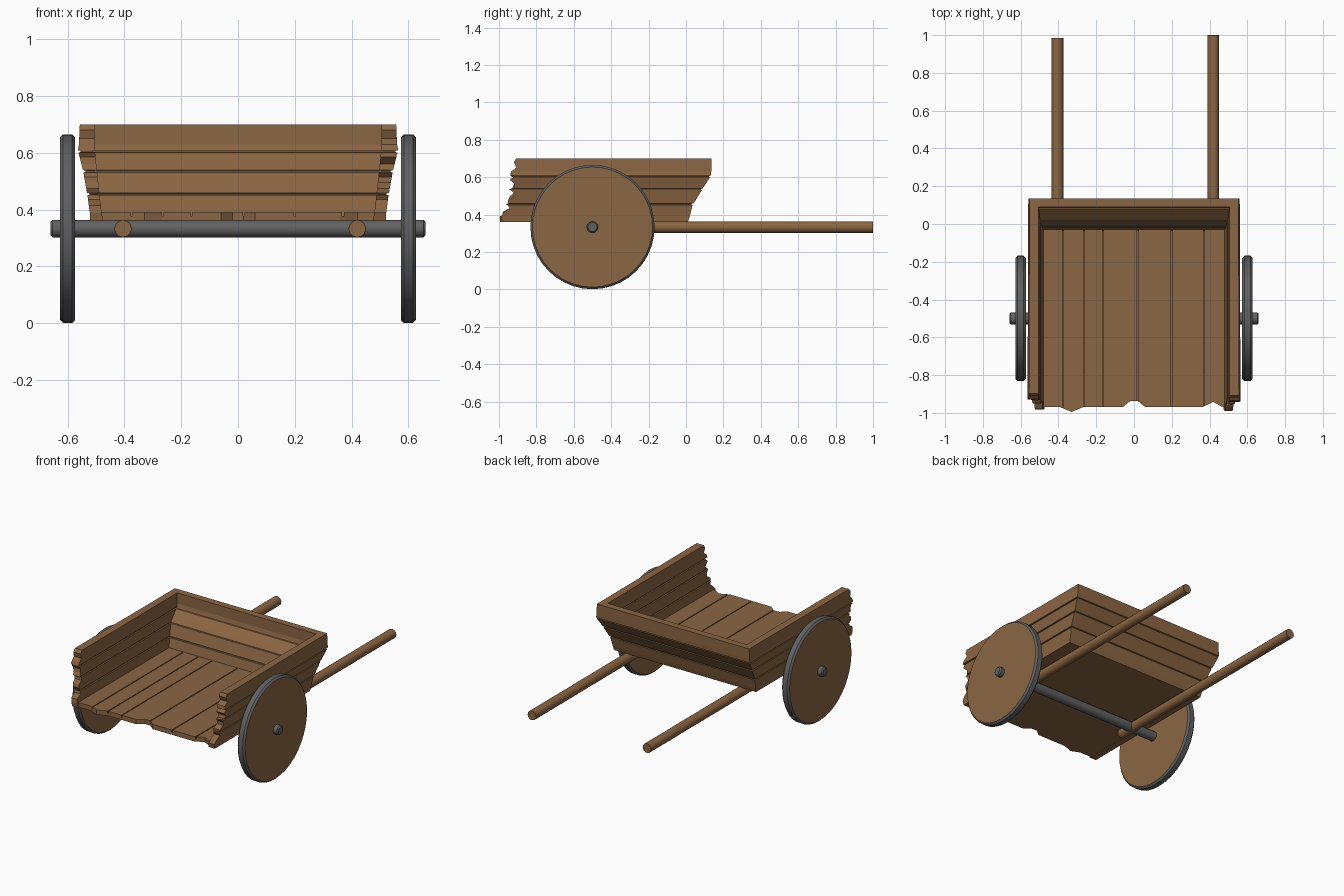
import bpy, bmesh, math, random
from mathutils import Matrix

if "Cube" in bpy.data.objects:
    bpy.data.objects.remove(bpy.data.objects["Cube"])

random.seed(4)


def material(name, rgb):
    m = bpy.data.materials.new(name)
    m.diffuse_color = (*rgb, 1)
    m.use_nodes = True
    m.node_tree.nodes["Principled BSDF"].inputs["Base Color"].default_value = m.diffuse_color
    return m


WOOD = material("brown wood", (0.26, 0.132, 0.056))
IRON = material("dark iron", (0.12, 0.12, 0.12))


def finish(name, bm, mats, smooth=False):
    bmesh.ops.recalc_face_normals(bm, faces=bm.faces)
    me = bpy.data.meshes.new(name)
    bm.to_mesh(me)
    bm.free()
    ob = bpy.data.objects.new(name, me)
    bpy.context.collection.objects.link(ob)
    for m in mats:
        me.materials.append(m)
    if smooth:
        bpy.context.view_layer.objects.active = ob
        ob.select_set(True)
        bpy.ops.object.shade_smooth_by_angle(angle=math.radians(35))
        ob.select_set(False)
    return ob


def lerp(table, t, k=1):
    """Piecewise-linear lookup in rows (t, value, ...)."""
    for a, b in zip(table, table[1:]):
        if t <= b[0]:
            f = max(0, (t - a[0]) / (b[0] - a[0]))
            return a[k] + (b[k] - a[k]) * f
    return table[-1][k]


def rod(name, axis, start, end, center, r, mat, sides, chamfer):
    """Chamfered rod along x or y."""
    bm = bmesh.new()
    rings = []
    for t, rad in ((start, r - chamfer), (start + chamfer, r), (end - chamfer, r), (end, r - chamfer)):
        ring = []
        for i in range(sides):
            a = 2 * math.pi * i / sides
            u, v = rad * math.cos(a), rad * math.sin(a)
            p = (t, center[0] + u, center[1] + v) if axis == "x" else (center[0] + u, t, center[1] + v)
            ring.append(bm.verts.new(p))
        rings.append(ring)
    for a, b in zip(rings, rings[1:]):
        for i in range(sides):
            j = (i + 1) % sides
            bm.faces.new((a[i], a[j], b[j], b[i]))
    bm.faces.new(rings[0])
    bm.faces.new(rings[-1])
    return finish(name, bm, mat, True)


# Wheels: wooden discs with an iron tyre
for side, x in (("left", -0.6), ("right", 0.6)):
    wheel = rod(side + "_wheel", "x", x - 0.027, x + 0.027, (-0.5, 0.333), 0.332, [IRON, WOOD], 40, 0.011)
    for p in wheel.data.polygons:
        if len(p.vertices) > 4:
            p.material_index = 1

# Axle and handles
rod("axle", "x", -0.66, 0.66, (-0.5, 0.333), 0.031, [IRON], 12, 0.007)
rod("left_handle", "y", -0.6, 0.985, (-0.405, 0.333), 0.031, [WOOD], 12, 0.001)
rod("right_handle", "y", -0.6, 1.0, (0.42, 0.333), 0.031, [WOOD], 12, 0.001)

# Body walls: U-shaped section lofted up through plank rows
# z, outer x, outer front y, inner x, inner front y, broken back y
PROFILE = [
    (0.36, 0.52, 0.01, 0.475, -0.04, -0.97),
    (0.39, 0.522, 0.02, 0.48, -0.03, -0.98),
    (0.45, 0.53, 0.035, 0.487, -0.015, -0.945),
    (0.54, 0.546, 0.09, 0.497, 0.015, -0.925),
    (0.61, 0.564, 0.135, 0.504, 0.085, -0.93),
    (0.63, 0.56, 0.135, 0.505, 0.09, -0.922),
    (0.70, 0.557, 0.135, 0.505, 0.09, -0.91),
]
GROOVES = (0.455, 0.535, 0.605)
rows = [(z, 0) for z in (0.36, 0.39, 0.415, 0.435, 0.475, 0.495, 0.515, 0.56, 0.585, 0.63, 0.65, 0.68, 0.70)]
for g in GROOVES:
    rows += [(g - 0.004, 0), (g - 0.0025, 0.008), (g + 0.0025, 0.008), (g + 0.004, 0)]
bm = bmesh.new()
loops = []
jag = [0, 0]
for z, cut in sorted(rows):
    ox, fy, ix, iy, by = (lerp(PROFILE, z, k) for k in range(1, 6))
    ox, fy, ix, iy = ox - cut, fy - cut, ix + cut, iy + cut
    if not cut:
        jag = [random.uniform(-0.016, 0.016) for _ in range(2)]
    l, r = max(by + jag[0], -0.99), max(by + jag[1], -0.99)
    pts = ((-ox, l), (-ox + 0.004, fy), (ox - 0.004, fy), (ox, r),
           (ix, r - cut), (ix, iy), (-ix, iy), (-ix, l - cut))
    loops.append([bm.verts.new((x, y, z)) for x, y in pts])
for a, b in zip(loops, loops[1:]):
    for i in range(8):
        j = (i + 1) % 8
        bm.faces.new((a[i], a[j], b[j], b[i]))
for v in (loops[0], loops[-1]):
    for q in ((0, 1, 6, 7), (1, 2, 5, 6), (2, 3, 4, 5)):
        bm.faces.new([v[i] for i in q])
finish("body_walls", bm, [WOOD])

# Floor: boards with grooves over a thin base, sharing a broken back edge
BACK = [(-0.49, -0.97), (-0.39, -0.97), (-0.33, -0.995), (-0.27, -0.97), (-0.06, -0.97),
        (-0.02, -0.937), (0.02, -0.937), (0.06, -0.97), (0.36, -0.97), (0.42, -0.942),
        (0.46, -0.965), (0.49, -0.975)]


def floor_piece(name, x0, x1, z0, z1):
    bm = bmesh.new()
    xs = [x0] + [x for x, _ in BACK if x0 < x < x1] + [x1]
    back = [(x, lerp(BACK, x)) for x in xs]
    f = bm.faces.new([bm.verts.new((x, y, z0)) for x, y in back + [(x1, -0.01), (x0, -0.01)]])
    ext = bmesh.ops.extrude_face_region(bm, geom=[f], use_keep_orig=True)
    for v in ext["geom"]:
        if isinstance(v, bmesh.types.BMVert):
            v.co.z = z1
    finish(name, bm, [WOOD])


floor_piece("floor_base", -0.488, 0.488, 0.361, 0.378)
edges = (-0.488, -0.375, -0.265, -0.165, 0.02, 0.2, 0.37, 0.488)
for n, (a, b) in enumerate(zip(edges, edges[1:])):
    floor_piece(f"floor_board_{n + 1}", a + 0.003, b - 0.003, 0.378, 0.392)
